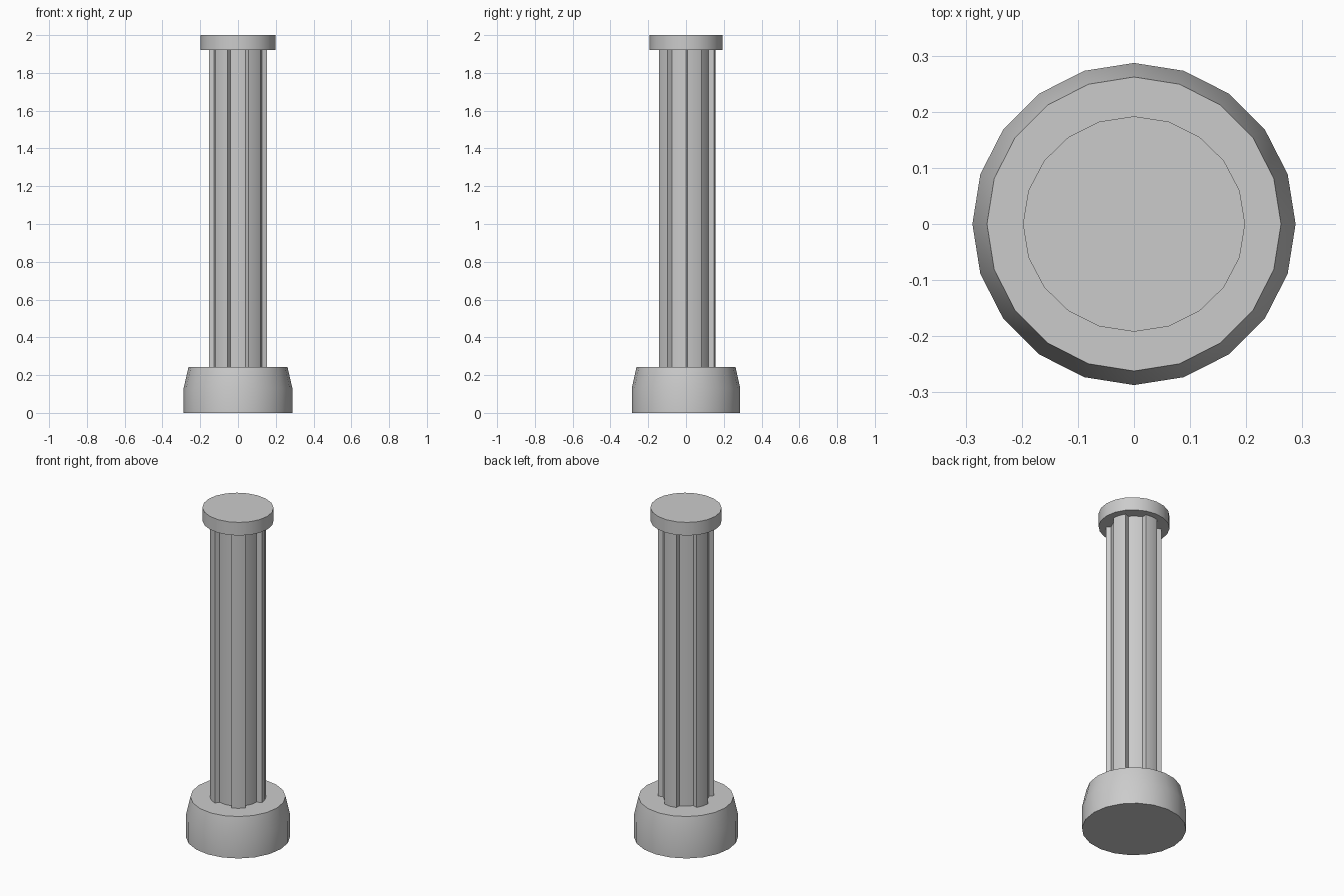
import bpy, bmesh
from math import cos, sin, radians
from mathutils import Vector

if "Cube" in bpy.data.objects:
    bpy.data.objects.remove(bpy.data.objects["Cube"])


def ring(rx, ry):
    """20-sided outline."""
    return [(rx * cos(radians(18 * i)), ry * sin(radians(18 * i))) for i in range(20)]


def loft(name, sections):
    """Skin a stack of (outline, z) sections and close both ends."""
    bm = bmesh.new()
    rows = [[bm.verts.new((x, y, z)) for x, y in outline] for outline, z in sections]
    n = len(rows[0])
    for low, high in zip(rows, rows[1:]):
        for i in range(n):
            j = (i + 1) % n
            bm.faces.new((low[i], low[j], high[j], high[i]))
    bm.faces.new(rows[0][::-1])
    bm.faces.new(rows[-1])
    bmesh.ops.recalc_face_normals(bm, faces=bm.faces)
    mesh = bpy.data.meshes.new(name)
    bm.to_mesh(mesh)
    bm.free()
    obj = bpy.data.objects.new(name, mesh)
    bpy.context.collection.objects.link(obj)
    bpy.ops.object.select_all(action='DESELECT')
    obj.select_set(True)
    bpy.context.view_layer.objects.active = obj
    bpy.ops.object.shade_smooth_by_angle(angle=radians(30))
    return obj


def ribbed_outline(r, depth, ribs=5):
    """Round core with parallel-sided ribs, each two core faces wide."""
    def core(a):
        return Vector((r * cos(radians(a)), r * sin(radians(a))))
    pts = []
    for k in range(ribs):
        c = 18 + 72 * k
        out = Vector((cos(radians(c)), sin(radians(c)))) * depth
        pts += [core(c - 18), core(c - 18) + out, core(c) + out,
                core(c + 18) + out, core(c + 18), core(c + 36)]
    return pts


# Base: straight drum with a tapered upper part
loft("base", [(ring(0.288, 0.287), 0), (ring(0.288, 0.287), 0.13),
              (ring(0.262, 0.262), 0.243)])

# Ribbed column shaft, ends tucked into base and cap
shaft = ribbed_outline(0.126, 0.029)
loft("shaft", [(shaft, 0.23), (shaft, 1.93)])

# Cap disc
loft("cap", [(ring(0.198, 0.192), 1.92), (ring(0.198, 0.192), 2.0)])
